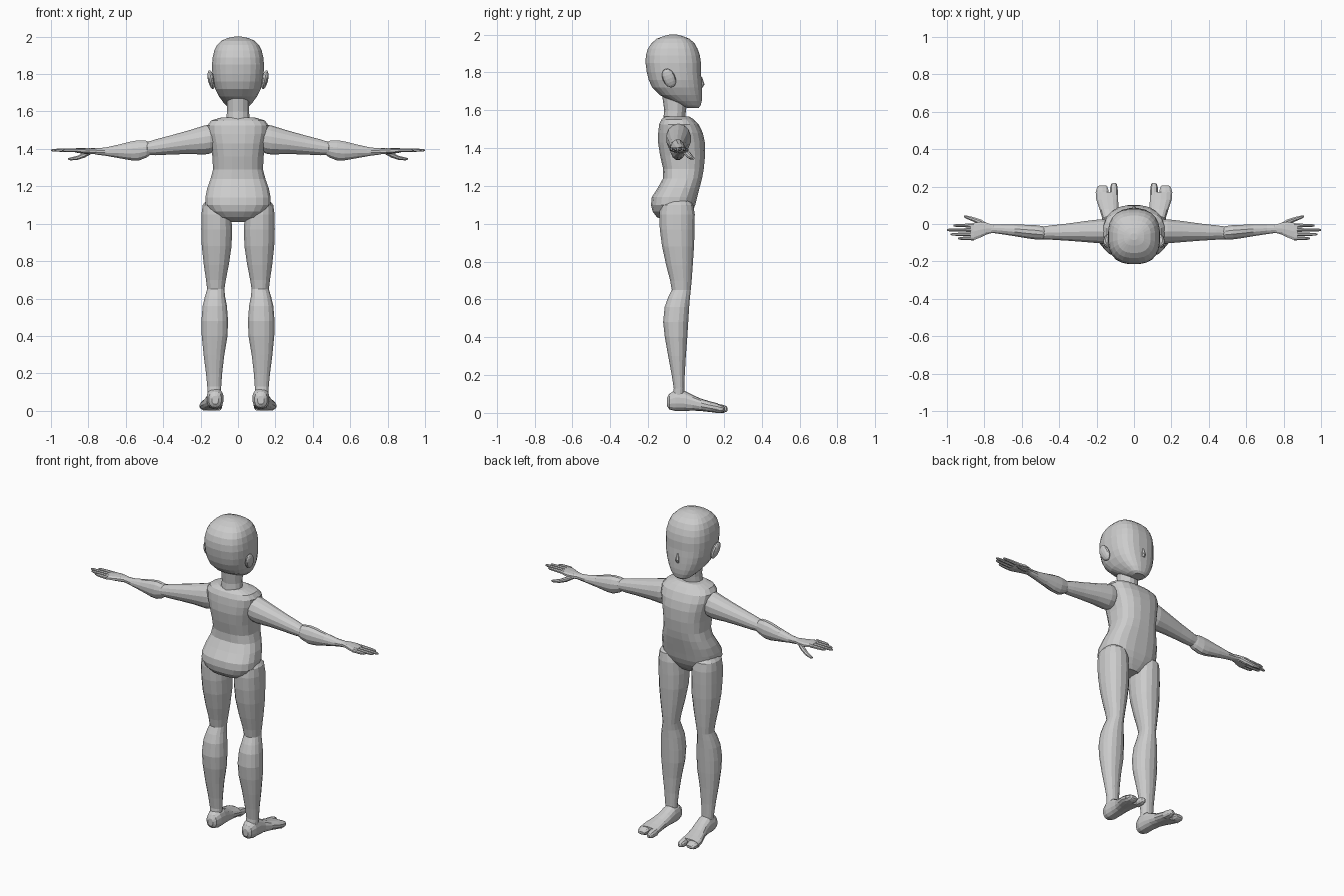
import bpy, bmesh, math
from mathutils import Matrix

skin = bpy.data.materials.new("light grey")
skin.diffuse_color = (0.6, 0.6, 0.6, 1)


def finish(bm, name, mirror):
    bmesh.ops.recalc_face_normals(bm, faces=bm.faces)
    me = bpy.data.meshes.new(name)
    bm.to_mesh(me)
    bm.free()
    me.materials.append(skin)
    ob = bpy.data.objects.new(name, me)
    bpy.context.collection.objects.link(ob)
    if mirror:
        ob.modifiers.new("Mirror", 'MIRROR').use_mirror_merge = False
    return ob


def loft(name, axis, stations, n=14, power=2.0, mirror=False):
    """Stations: (t, a0, a1, b0, b1), extents of the section in the other two axes."""
    bm = bmesh.new()
    rings = []
    for t, a0, a1, b0, b1 in stations:
        ring = []
        for i in range(n):
            w = 2 * math.pi * (i + 0.5) / n
            c, s = math.cos(w), math.sin(w)
            c = math.copysign(abs(c) ** (2 / power), c)
            s = math.copysign(abs(s) ** (2 / power), s)
            a = (a0 + a1) / 2 + (a1 - a0) / 2 * c
            b = (b0 + b1) / 2 + (b1 - b0) / 2 * s
            co = {'x': (t, a, b), 'y': (a, t, b), 'z': (a, b, t)}[axis]
            ring.append(bm.verts.new(co))
        rings.append(ring)
    for p, q in zip(rings, rings[1:]):
        for i in range(n):
            j = (i + 1) % n
            bm.faces.new((p[i], p[j], q[j], q[i]))
    bm.faces.new(rings[0])
    bm.faces.new(rings[-1])
    return finish(bm, name, mirror)


def column(name, rows, **kw):
    """Upright symmetric part: rows of (z, half width, y back, y front)."""
    loft(name, 'z', [(z, -w, w, y0, y1) for z, w, y0, y1 in rows], **kw)


# Head and neck
column("head", [
    (1.613, .035, .005, .068), (1.625, .056, -.03, .078), (1.65, .08, -.085, .084),
    (1.68, .102, -.14, .086), (1.72, .122, -.18, .085), (1.76, .133, -.198, .083),
    (1.80, .138, -.208, .08), (1.85, .14, -.215, .08), (1.89, .136, -.213, .074),
    (1.925, .128, -.203, .062), (1.955, .113, -.182, .045), (1.978, .09, -.155, .018),
    (1.993, .055, -.115, -.02), (2.0, .02, -.085, -.05)], n=24, power=2.6)
column("neck", [(1.50, .085, -.13, .02), (1.55, .066, -.12, -.005),
                (1.60, .06, -.115, .0), (1.67, .062, -.125, .01)], n=14)
loft("nose", 'z', [(1.72, -.012, .012, .07, .088), (1.737, -.012, .012, .07, .098),
                   (1.775, -.005, .005, .065, .085)], n=6)

# Ears, tilted ellipsoids on the sides of the head
bm = bmesh.new()
bmesh.ops.create_uvsphere(bm, u_segments=12, v_segments=8, radius=1,
                          matrix=Matrix.Translation((.143, -.09, 1.77))
                          @ Matrix.Rotation(math.radians(12), 4, 'Y')
                          @ Matrix.Rotation(math.radians(22), 4, 'X')
                          @ Matrix.Diagonal((.018, .034, .053, 1)))
finish(bm, "ear", True)

# Torso with hips
column("torso", [
    (1.01, .05, -.09, .0), (1.035, .115, -.155, .018), (1.065, .152, -.178, .036),
    (1.10, .176, -.186, .05), (1.14, .176, -.182, .06), (1.19, .166, -.15, .073),
    (1.24, .148, -.122, .086), (1.29, .135, -.122, .095), (1.36, .138, -.138, .102),
    (1.43, .15, -.149, .101), (1.48, .162, -.148, .09), (1.525, .165, -.143, .068),
    (1.552, .145, -.13, .042), (1.568, .09, -.11, .015)], n=20, power=2.6)

# Arms: upper arm, forearm
loft("upper_arm", 'x', [
    (.11, -.09, .01, 1.40, 1.51), (.15, -.105, .025, 1.375, 1.53), (.18, -.105, .027, 1.37, 1.525),
    (.26, -.098, .017, 1.373, 1.50), (.36, -.09, .003, 1.37, 1.472), (.44, -.085, -.006, 1.366, 1.451),
    (.485, -.083, -.012, 1.368, 1.437), (.50, -.07, -.025, 1.38, 1.425)], n=14, mirror=True)
loft("forearm", 'x', [
    (.465, -.075, -.018, 1.37, 1.43), (.49, -.085, -.01, 1.352, 1.445), (.53, -.083, -.004, 1.336, 1.448),
    (.57, -.078, -.003, 1.337, 1.442), (.64, -.066, -.002, 1.35, 1.424), (.71, -.055, -.002, 1.363, 1.408),
    (.765, -.047, -.003, 1.37, 1.404)], n=12, mirror=True)

# Hands
loft("palm", 'x', [
    (.75, -.046, -.004, 1.373, 1.403), (.79, -.058, .008, 1.372, 1.405), (.82, -.073, .014, 1.374, 1.405),
    (.855, -.087, .008, 1.378, 1.404), (.875, -.085, .002, 1.383, 1.403)], n=10, power=2.5, mirror=True)
for label, y, end in (("index", -.008, .965), ("middle", -.032, 1.0),
                      ("ring", -.055, .98), ("little", -.077, .94)):
    loft(label + "_finger", 'x', [(x, y - r, y + r, 1.393 - r, 1.393 + r) for x, r in
                                  ((.855, .011), (.91, .01), (end - .012, .008), (end, .004))],
         n=8, mirror=True)
loft("thumb", 'x', [
    (.785, -.025, .005, 1.372, 1.398), (.82, -.008, .026, 1.352, 1.384), (.86, .012, .038, 1.34, 1.364),
    (.895, .027, .046, 1.338, 1.355), (.908, .035, .045, 1.342, 1.351)], n=8, mirror=True)

# Legs
loft("leg", 'z', [
    (.09, .09, .162, -.07, -.008), (.13, .089, .165, -.065, -.008), (.2, .084, .172, -.076, -.006),
    (.3, .072, .185, -.095, .0), (.4, .055, .195, -.113, .008), (.48, .052, .197, -.122, .013),
    (.56, .058, .19, -.114, .018), (.61, .068, .178, -.096, .022), (.65, .072, .166, -.076, .026),
    (.70, .064, .172, -.085, .031), (.78, .048, .184, -.106, .037), (.88, .033, .195, -.128, .044),
    (.97, .03, .198, -.14, .047), (1.05, .035, .197, -.143, .048), (1.10, .05, .19, -.135, .04),
    (1.13, .075, .165, -.1, .01)], n=16, power=2.2, mirror=True)

# Feet with a split big toe
loft("foot", 'y', [
    (-.1, .105, .14, .035, .08), (-.088, .088, .157, .018, .102), (-.055, .077, .168, .01, .12),
    (-.01, .077, .168, .01, .118), (.035, .08, .172, .012, .095), (.08, .083, .186, .01, .075),
    (.13, .083, .203, .004, .06), (.17, .084, .206, .0, .05)], n=14, power=2.4, mirror=True)
for label, a, b, end in (("big_toe", .084, .13, .22), ("small_toes", .133, .205, .205)):
    loft(label, 'y', [(.155, a, b, .0, .05), (end - .022, a + .003, b - .002, .0, .042),
                      (end - .006, a + .008, b - .008, .006, .035), (end, a + .015, b - .018, .012, .027)],
         n=10, power=2.4, mirror=True)
